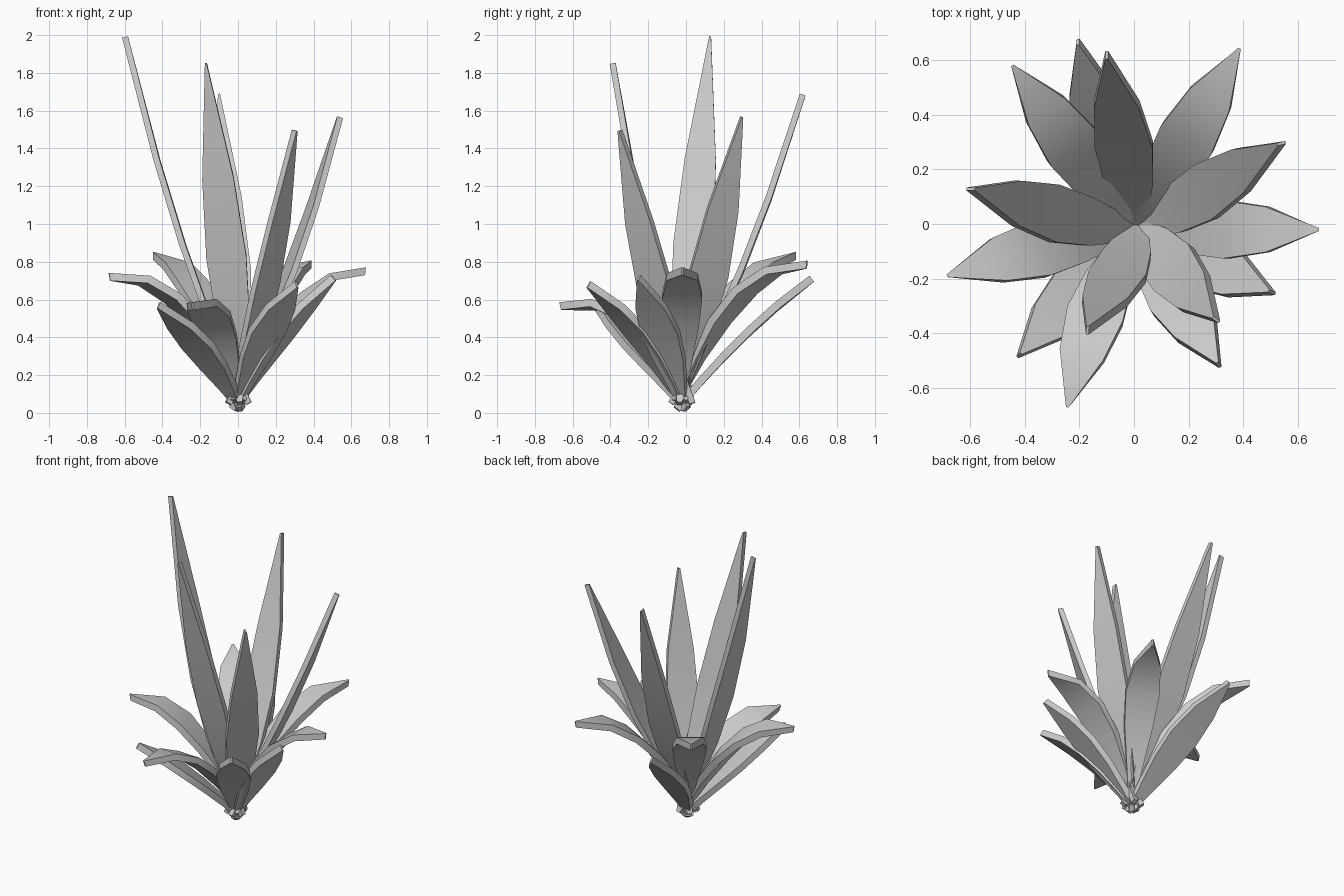
import bpy
import bmesh
import math
from mathutils import Matrix, Vector

cube = bpy.data.objects.get("Cube")
if cube:
    bpy.data.objects.remove(cube, do_unlink=True)

grey = bpy.data.materials.new("leaf_grey")
grey.use_nodes = True
COLOUR = (0.6, 0.6, 0.6, 1.0)
grey.diffuse_color = COLOUR
grey.node_tree.nodes["Principled BSDF"].inputs["Base Color"].default_value = COLOUR

# Blade outline: (position along the leaf, half width)
OUTLINE = [(0, 0.014), (0.17, 0.052), (0.34, 0.088), (0.53, 0.106), (0.74, 0.083), (1, 0.005)]
CENTRE = Vector((0, -0.02, 0))


def make_leaf(name, tip, bend, roll, thickness, back, base_z):
    """Flat blade from the crown to its tip; bend > 0 arches over, bend < 0 sweeps up.
    Roll turns the blade about the line from base to tip, in degrees."""
    tip = Vector(tip)
    out = (Vector((tip.x, tip.y, 0)) - CENTRE).normalized()
    side = out.cross(Vector((0, 0, 1)))
    base = CENTRE - out * back + Vector((0, 0, base_z))
    reach = (tip - base).dot(out)
    rise = tip.z - base.z
    turn = Matrix.Rotation(math.radians(roll), 3, tip - base)

    bm = bmesh.new()
    rings = []
    for t, half in OUTLINE:
        mid = out * reach * t
        mid.z += rise * (t + bend * 4 * t * (1 - t))
        tangent = out * reach + Vector((0, 0, rise * (1 + bend * 4 * (1 - 2 * t))))
        normal = side.cross(tangent).normalized() * thickness / 2
        rings.append([bm.verts.new(base + turn @ (mid + side * half * s + normal * n))
                      for s, n in ((-1, -1), (1, -1), (1, 1), (-1, 1))])
    for a, b in zip(rings, rings[1:]):
        for i in range(4):
            j = (i + 1) % 4
            bm.faces.new((a[i], a[j], b[j], b[i]))
    bm.faces.new(rings[0])
    bm.faces.new(rings[-1])
    bmesh.ops.recalc_face_normals(bm, faces=bm.faces)

    mesh = bpy.data.meshes.new(name)
    bm.to_mesh(mesh)
    bm.free()
    mesh.materials.append(grey)
    leaf = bpy.data.objects.new(name, mesh)
    bpy.context.collection.objects.link(leaf)
    return leaf


leaves = []


def make_whorl(name, specs, thickness, back, base_z):
    """Each spec is tip x, y, z, then bend and roll."""
    for i, (x, y, z, bend, roll) in enumerate(specs, 1):
        leaves.append(make_leaf(f"{name}_{i}", (x, y, z), bend, roll,
                                thickness, back, base_z))


# Tall upright leaves
make_whorl("tall_leaf", [
    (-0.598, 0.128, 1.99, -0.10, 12),
    (-0.17, -0.388, 1.85, -0.10, 22),
    (-0.10, 0.618, 1.685, -0.10, -10),
    (0.54, 0.295, 1.565, -0.08, -16),
    (0.30, -0.35, 1.495, -0.10, 12),
], 0.032, 0.06, 0.05)

# Arching leaves
make_whorl("arching_leaf", [
    (-0.445, 0.58, 0.83, 0.25, 0),
    (0.385, 0.64, 0.785, 0.28, 0),
    (0.675, -0.02, 0.75, 0.28, 0),
    (-0.68, -0.19, 0.72, 0.30, 6),
    (-0.24, -0.665, 0.565, 0.36, 9),
], 0.042, 0.04, 0.06)

# Straight spreading leaves
make_whorl("straight_leaf", [
    (-0.205, 0.665, 0.71, 0.06, -13),
    (0.505, -0.25, 0.715, 0.06, 0),
    (0.31, -0.515, 0.68, 0.10, 0),
    (-0.42, -0.48, 0.57, 0.08, 0),
], 0.04, 0.03, 0.02)

# Smooth blades with crisp rims
bpy.ops.object.select_all(action='DESELECT')
for leaf in leaves:
    leaf.select_set(True)
bpy.context.view_layer.objects.active = leaves[0]
bpy.ops.object.shade_smooth_by_angle(angle=math.radians(30))
